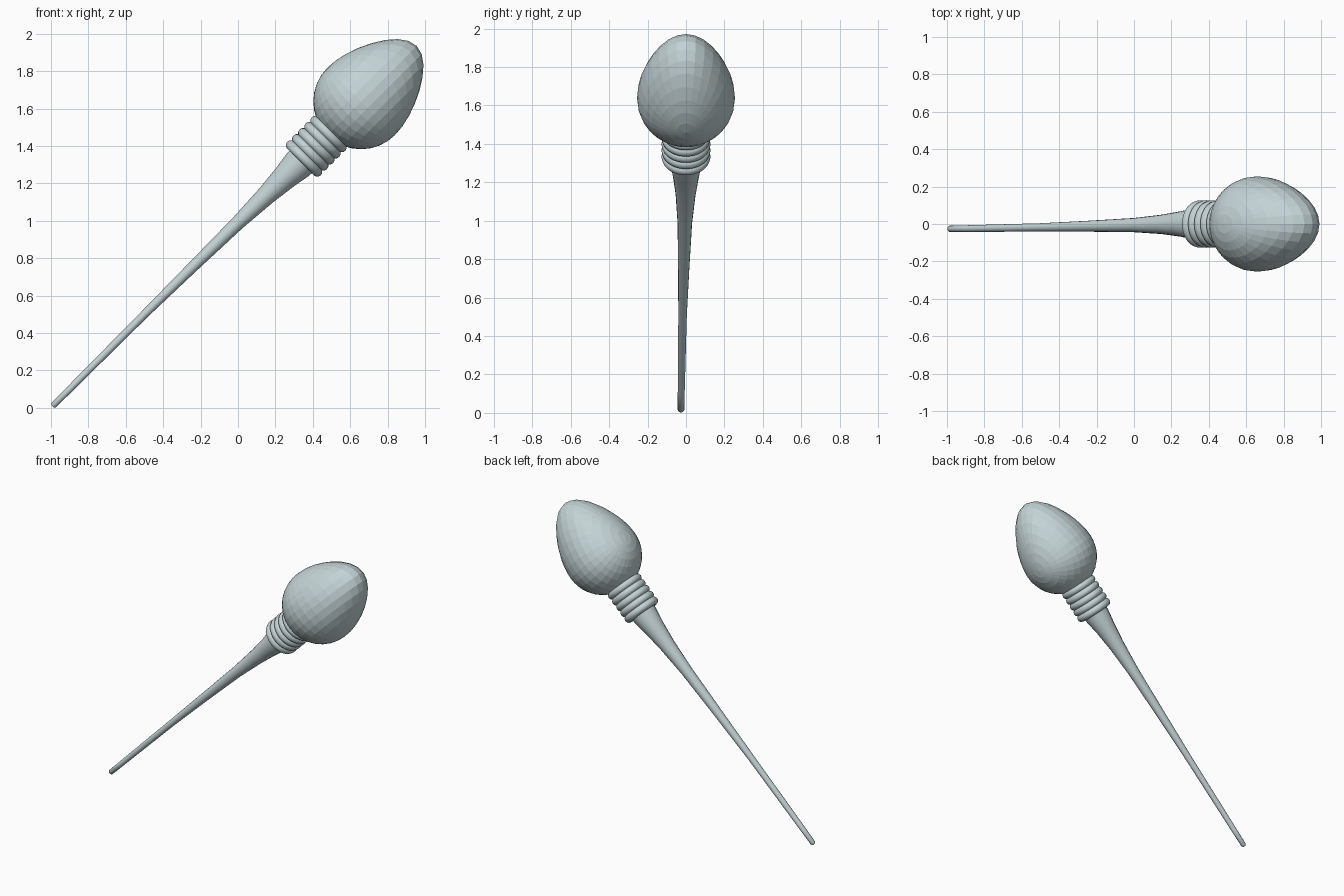
import bpy, bmesh, math
from mathutils import Matrix, Vector

cube = bpy.data.objects.get("Cube")
if cube:
    bpy.data.objects.remove(cube, do_unlink=True)

mat = bpy.data.materials.new("pale_blue_grey")
mat.use_nodes = True
COLOUR = (0.55, 0.65, 0.67, 1)
mat.diffuse_color = COLOUR
mat.node_tree.nodes["Principled BSDF"].inputs["Base Color"].default_value = COLOUR

TILT = math.radians(45)
AXIS = Vector((1, 0, 1)).normalized()
BASE = Vector((0, 0, 0.98))      # where the main axis crosses x = 0


def add_object(name, bm):
    bmesh.ops.recalc_face_normals(bm, faces=bm.faces[:])
    mesh = bpy.data.meshes.new(name)
    bm.to_mesh(mesh)
    bm.free()
    mesh.materials.append(mat)
    obj = bpy.data.objects.new(name, mesh)
    bpy.context.collection.objects.link(obj)
    return obj


def loft(bm, rings, closed=False):
    """Skin a list of vertex rings with quads."""
    pairs = list(zip(rings, rings[1:]))
    if closed:
        pairs.append((rings[-1], rings[0]))
    for a, b in pairs:
        n = len(a)
        for i in range(n):
            j = (i + 1) % n
            bm.faces.new((a[i], a[j], b[j], b[i]))


# Head: faceted sphere, drawn out to a blunt point along the axis
R = 0.255
bm = bmesh.new()
bmesh.ops.create_uvsphere(bm, u_segments=32, v_segments=16, radius=R)
for v in bm.verts:
    u = v.co.x / R
    if u > 0:
        v.co.x *= 1.25 + 0.4 * u * u
head = add_object("head", bm)
head.matrix_world = Matrix.Translation(BASE + AXIS * 0.93) @ Matrix.Rotation(-TILT, 4, "Y")

# Collar: a stack of five round rings
MAJOR, MINOR, SEG, SIDES = 0.1, 0.027, 48, 12
for k in range(5):
    bm = bmesh.new()
    rings = []
    for i in range(SEG):
        spin = Matrix.Rotation(2 * math.pi * i / SEG, 3, "Z")
        rings.append([bm.verts.new(spin @ Vector((MAJOR + MINOR * math.cos(t), 0, MINOR * math.sin(t))))
                      for t in (2 * math.pi * j / SIDES for j in range(SIDES))])
    loft(bm, rings, closed=True)
    ring = add_object(f"collar_ring_{k + 1}", bm)
    ring.matrix_world = Matrix.Translation(BASE + AXIS * (0.5 + 0.046 * k)) @ Matrix.Rotation(TILT, 4, "Y")
    for p in ring.data.polygons:
        p.use_smooth = True

# Tail: tapered, slightly bent rod; stations are x, y, height above x, radius
stations = [
    (-0.992, -0.026, 1.0, 0.008), (-0.985, -0.026, 1.0, 0.017),
    (-0.9, -0.025, 1.0, 0.018), (-0.5, -0.018, 1.0, 0.022),
    (-0.25, -0.012, 0.996, 0.029), (0, -0.006, 0.99, 0.038),
    (0.15, -0.002, 0.985, 0.052), (0.25, 0, 0.982, 0.068),
    (0.32, 0, 0.98, 0.084), (0.45, 0, 0.98, 0.095),
]
bm = bmesh.new()
turn = Matrix.Rotation(TILT, 3, "Y")
rings = []
for x, y, h, r in stations:
    centre = Vector((x, y, x + h))
    rings.append([bm.verts.new(centre + turn @ Vector((r * math.cos(t), r * math.sin(t), 0)))
                  for t in (2 * math.pi * j / 16 for j in range(16))])
loft(bm, rings)
bm.faces.new(rings[0])
bm.faces.new(rings[-1])
tail = add_object("tail", bm)
for p in tail.data.polygons:
    p.use_smooth = len(p.vertices) == 4
